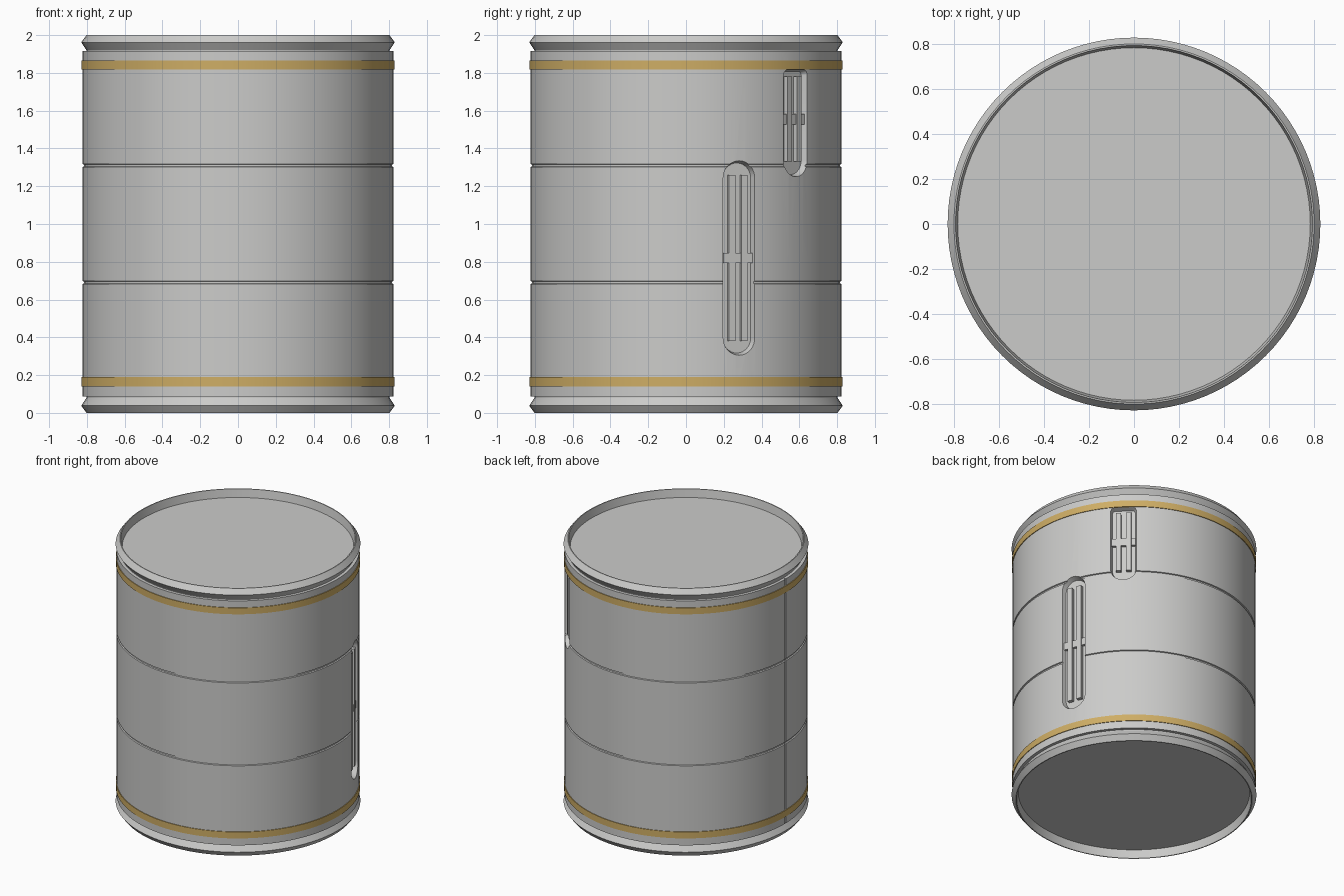
import bpy, bmesh, math
from mathutils import Matrix

if "Cube" in bpy.data.objects:
    bpy.data.objects.remove(bpy.data.objects["Cube"])

SEGMENTS = 96
RADIUS = 0.824
FLOOR = 0.785      # radius of the recess floor


def material(name, color):
    m = bpy.data.materials.new(name)
    m.use_nodes = True
    m.diffuse_color = color
    m.node_tree.nodes["Principled BSDF"].inputs["Base Color"].default_value = color
    return m


grey = material("light grey", (0.6, 0.6, 0.59, 1))
gold = material("gold", (0.62, 0.42, 0.13, 1))


def finish(name, bm, mat, angle=0.0):
    bmesh.ops.recalc_face_normals(bm, faces=bm.faces)
    mesh = bpy.data.meshes.new(name)
    bm.to_mesh(mesh)
    bm.free()
    mesh.materials.append(mat)
    ob = bpy.data.objects.new(name, mesh)
    ob.rotation_euler.z = math.radians(angle)
    bpy.context.collection.objects.link(ob)
    return ob


def smooth(ob):
    bpy.ops.object.select_all(action='DESELECT')
    ob.select_set(True)
    bpy.context.view_layer.objects.active = ob
    bpy.ops.object.shade_smooth_by_angle(angle=math.radians(20))


def lathe(name, profile, mat, closed=False):
    """Turn a (radius, height) profile around z; open ends become flat discs."""
    bm = bmesh.new()
    rings = [[bm.verts.new((r * math.cos(a), r * math.sin(a), z))
              for a in (math.tau * i / SEGMENTS for i in range(SEGMENTS))]
             for r, z in profile]
    pairs = list(zip(rings, rings[1:]))
    if closed:
        pairs.append((rings[-1], rings[0]))
    else:
        bm.faces.new(rings[0])
        bm.faces.new(rings[-1])
    for low, high in pairs:
        for i in range(SEGMENTS):
            j = (i + 1) % SEGMENTS
            bm.faces.new((low[i], low[j], high[j], high[i]))
    return finish(name, bm, mat)


def box(bm, x0, x1, y, width, z0, z1):
    size = Matrix.Diagonal((x1 - x0, width, z1 - z0, 1))
    place = Matrix.Translation(((x0 + x1) / 2, y, (z0 + z1) / 2))
    bmesh.ops.create_cube(bm, size=1, matrix=place @ size)


def outline(half, z0, z1, top_radius):
    """Upright slot outline with a round bottom and chosen top corner radius."""
    points = []
    for r, zc, start in ((top_radius, z1 - top_radius, 0), (half, z0 + half, 180)):
        for quarter in (0, 90):
            side = 1 if (start + quarter) in (0, 270) else -1
            for k in range(9):
                if k == 0 and quarter and r == half:
                    continue
                a = math.radians(start + quarter + 90 * k / 8)
                points.append((side * (half - r) + r * math.cos(a), zc + r * math.sin(a)))
    return points


def slot_cutter(half, z0, z1, top_radius, angle):
    bm = bmesh.new()
    layers = []
    for x, inset in ((FLOOR, 0.012), (RADIUS, 0), (0.9, 0)):
        pts = outline(half - inset, z0 + inset, z1 - inset, top_radius - inset)
        layers.append([bm.verts.new((x, y, z)) for y, z in pts])
    n = len(layers[0])
    for a, b in zip(layers, layers[1:]):
        for i in range(n):
            bm.faces.new((a[i], a[(i + 1) % n], b[(i + 1) % n], b[i]))
    bm.faces.new(layers[0])
    bm.faces.new(layers[-1])
    return finish("slot_cutter", bm, grey, angle)


def cut(ob, cutter):
    mod = ob.modifiers.new("cut", 'BOOLEAN')
    mod.operation = 'DIFFERENCE'
    mod.solver = 'EXACT'
    mod.object = cutter
    bpy.context.view_layer.update()
    bpy.context.view_layer.objects.active = ob
    bpy.ops.object.modifier_apply(modifier=mod.name)
    bpy.data.objects.remove(cutter)


# Body with two horizontal grooves
profile = [(RADIUS, 0.087)]
for z in (0.69, 1.31):
    profile += [(RADIUS, z - 0.008), (RADIUS - 0.008, z - 0.005),
                (RADIUS - 0.008, z + 0.005), (RADIUS, z + 0.008)]
profile.append((RADIUS, 1.916))
body = lathe("body", profile, grey)

# Vertical seam on the right side
bm = bmesh.new()
box(bm, RADIUS - 0.01, 0.9, 0, 0.01, 0.05, 1.95)
cut(body, finish("seam_cutter", bm, grey, 180))

# Recessed slots, each with two rails over a cross clip
slots = (("lower", 20, 0.305, 1.335, 0.09, 0.38, 1.26, 0.82),
         ("upper", 45, 1.25, 1.82, 0.035, 1.33, 1.78, 1.555))
for name, angle, z0, z1, top_radius, rail0, rail1, clip in slots:
    cut(body, slot_cutter(0.09, z0, z1, top_radius, angle))
    bm = bmesh.new()
    for side in (-1, 1):
        box(bm, FLOOR - 0.01, 0.812, side * 0.035, 0.034, rail0, rail1)
    finish(name + "_rails", bm, grey, angle)
    bm = bmesh.new()
    box(bm, FLOOR - 0.01, 0.805, 0, 0.164, clip - 0.027, clip + 0.027)
    finish(name + "_clip", bm, grey, angle)
smooth(body)

# Rims with recessed end discs, mirrored top and bottom
rim = [(0.785, 1.94), (0.795, 2), (0.802, 2), (0.83, 1.962), (0.802, 1.92), (0.80, 1.9)]
smooth(lathe("top_rim", rim, grey))
smooth(lathe("bottom_rim", [(r, 2 - z) for r, z in rim], grey))

# Gold bands
for name, z in (("lower_band", 0.165), ("upper_band", 1.842)):
    band = [(0.815, z - 0.024), (0.829, z - 0.024), (0.829, z + 0.024), (0.815, z + 0.024)]
    smooth(lathe(name, band, gold, closed=True))
